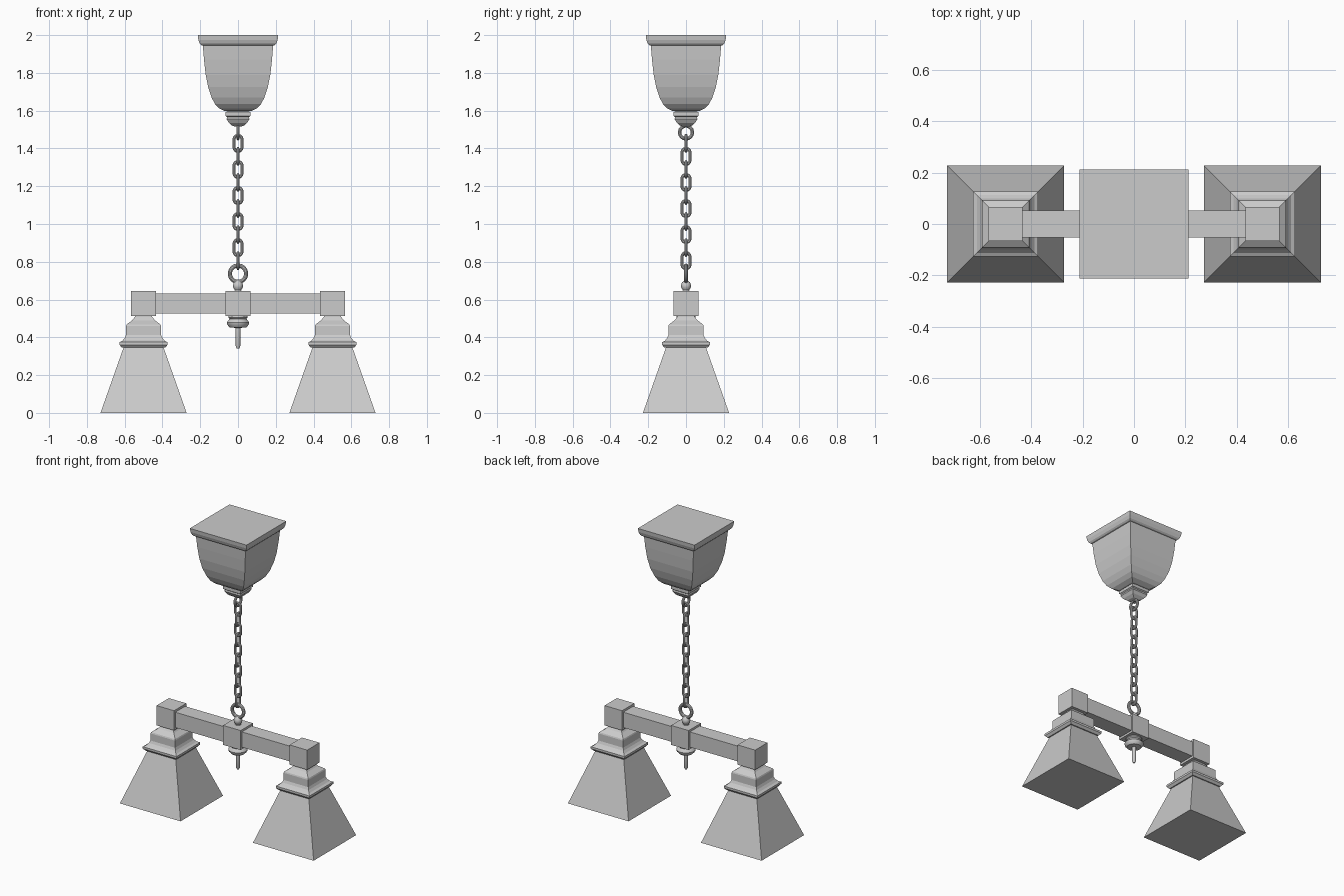
import bpy, bmesh
from math import sin, cos, pi, sqrt

if "Cube" in bpy.data.objects:
    bpy.data.objects.remove(bpy.data.objects["Cube"])


def finish(name, bm, smooth=False):
    bmesh.ops.recalc_face_normals(bm, faces=bm.faces[:])
    me = bpy.data.meshes.new(name)
    bm.to_mesh(me)
    bm.free()
    ob = bpy.data.objects.new(name, me)
    bpy.context.collection.objects.link(ob)
    if smooth:
        bpy.ops.object.select_all(action='DESELECT')
        ob.select_set(True)
        bpy.context.view_layer.objects.active = ob
        bpy.ops.object.shade_smooth_by_angle(angle=0.6)
    return ob


def lathe(name, profile, x=0, sides=4, smooth=False):
    """Capped stack of rings; with 4 sides the radius is the half width."""
    bm = bmesh.new()
    k = sqrt(2) if sides == 4 else 1
    rings = []
    for r, z in profile:
        rings.append([bm.verts.new((x + k * r * cos(2 * pi * (i + .5) / sides),
                                    k * r * sin(2 * pi * (i + .5) / sides), z))
                      for i in range(sides)])
    for a, b in zip(rings, rings[1:]):
        for i in range(sides):
            j = (i + 1) % sides
            bm.faces.new((a[i], a[j], b[j], b[i]))
    bm.faces.new(rings[0])
    bm.faces.new(rings[-1])
    return finish(name, bm, smooth)


def box(name, center, half):
    bm = bmesh.new()
    bmesh.ops.create_cube(bm, size=2)
    for v in bm.verts:
        v.co = [c + h * p for c, h, p in zip(center, half, v.co)]
    return finish(name, bm)


def link(name, z, radius, tube, stretch=0, sideways=False, n=20, m=10):
    """Upright ring or stretched chain link, facing front or sideways."""
    bm = bmesh.new()
    rows = []
    for i in range(n):
        a = 2 * pi * (i + .5) / n
        row = []
        for j in range(m):
            b = 2 * pi * j / m
            u = (radius + tube * cos(b)) * cos(a)
            h = z + (radius + tube * cos(b)) * sin(a) + (stretch if sin(a) > 0 else -stretch)
            w = tube * sin(b)
            row.append(bm.verts.new((w, u, h) if sideways else (u, w, h)))
        rows.append(row)
    for i in range(n):
        p, q = rows[i], rows[(i + 1) % n]
        for j in range(m):
            k = (j + 1) % m
            bm.faces.new((p[j], q[j], q[k], p[k]))
    return finish(name, bm, True)


# Ceiling canopy and its small square cap
lathe("canopy", [(.213, 2), (.21, 1.975), (.203, 1.955), (.195, 1.947), (.186, 1.945),
                 (.18, 1.87), (.171, 1.79), (.158, 1.725), (.14, 1.67), (.122, 1.635),
                 (.1, 1.612), (.07, 1.597)])
lathe("canopy_cap", [(.05, 1.6), (.066, 1.592), (.066, 1.572), (.058, 1.566),
                     (.06, 1.555), (.048, 1.535), (.03, 1.52), (.012, 1.515)])

# Chain
link("canopy_ring", 1.485, .034, .009, sideways=True)
for i in range(10):
    link(f"chain_link_{i + 1}", 1.427 - .069 * i, .021, .008, .021, sideways=i % 2 == 1)
link("hanging_ring", .737, .043, .011, n=28)
lathe("ring_mount", [(.02, .64), (.017, .65), (.025, .662), (.027, .675),
                     (.022, .69), (.012, .699)], sides=20, smooth=True)

# Crossbar with centre block and turned finial
box("crossbar", (0, 0, .579), (.45, .053, .052))
box("centre_block", (0, 0, .579), (.066, .066, .066))
lathe("finial", [(.05, .515), (.052, .505), (.045, .498), (.052, .49), (.06, .478),
                 (.058, .468), (.045, .453), (.013, .45), (.012, .352), (.006, .34)],
      sides=24, smooth=True)

# End blocks, shade holders and shades
for side, x in (("left", -.5), ("right", .5)):
    box(f"{side}_end_block", (x, 0, .579), (.066, .066, .067))
    lathe(f"{side}_shade_holder", [(.045, .52), (.046, .508), (.06, .49), (.09, .468),
                                   (.093, .46), (.093, .412), (.1, .396), (.112, .382),
                                   (.127, .374), (.127, .36), (.114, .345), (.1, .345)], x)
    lathe(f"{side}_shade", [(.106, .346), (.228, 0)], x)
